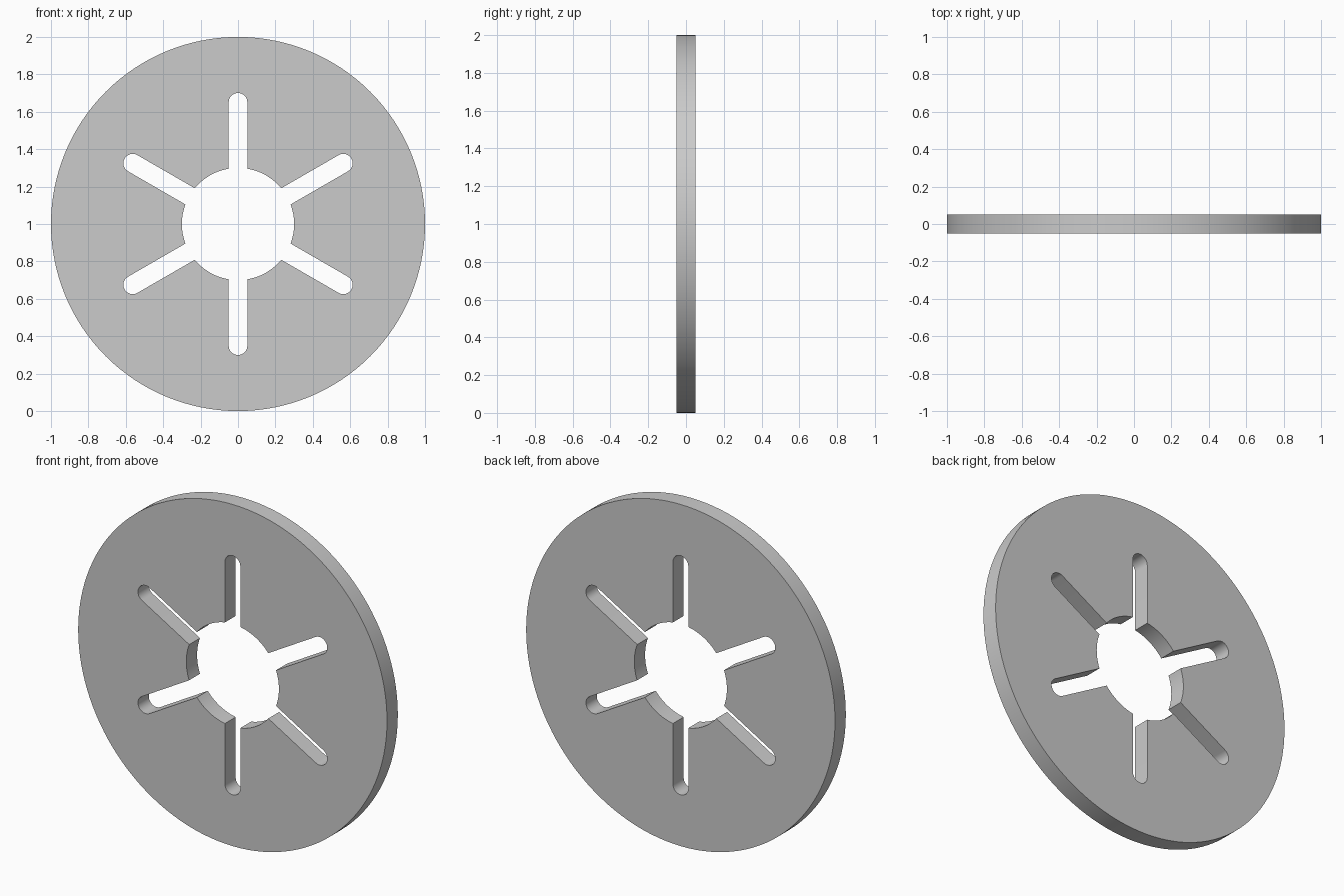
import bpy, bmesh
from math import sin, cos, pi, radians, asin
from mathutils import Matrix

if "Cube" in bpy.data.objects:
    bpy.data.objects.remove(bpy.data.objects["Cube"])

OUTER_R, HOLE_R = 1.0, 0.30
SLOT_HALF, SLOT_CENTRE = 0.05, 0.65
SLOTS, THICK = 6, 0.10


def arc(cx, cy, r, a0, a1, n):
    return [(cx + r * cos(a0 + (a1 - a0) * i / n),
             cy + r * sin(a0 + (a1 - a0) * i / n)) for i in range(n + 1)]


# Outer rim profile
rim = arc(0, 0, OUTER_R, 0, 2 * pi, 128)[:-1]

# Centre hole with round-ended radial slots
opening = []
step = 2 * pi / SLOTS
mouth = asin(SLOT_HALF / HOLE_R)
for k in range(SLOTS):
    a = radians(30) + k * step
    opening += arc(SLOT_CENTRE * cos(a), SLOT_CENTRE * sin(a), SLOT_HALF,
                   a - pi / 2, a + pi / 2, 16)
    opening += arc(0, 0, HOLE_R, a + mouth, a + step - mouth, 12)

# Filled, extruded profile
curve = bpy.data.curves.new("slotted_disc", 'CURVE')
curve.dimensions = '2D'
curve.fill_mode = 'BOTH'
curve.extrude = THICK / 2
for pts in (rim, opening):
    spline = curve.splines.new('POLY')
    spline.points.add(len(pts) - 1)
    for p, (x, y) in zip(spline.points, pts):
        p.co = (x, y, 0, 1)
    spline.use_cyclic_u = True

disc = bpy.data.objects.new("slotted_disc", curve)
bpy.context.collection.objects.link(disc)
bpy.context.view_layer.objects.active = disc
disc.select_set(True)
bpy.ops.object.convert(target='MESH')
disc = bpy.context.object

# Weld caps to walls and stand the disc upright on z = 0
bm = bmesh.new()
bm.from_mesh(disc.data)
bmesh.ops.remove_doubles(bm, verts=bm.verts, dist=1e-5)
bm.transform(Matrix.Translation((0, 0, OUTER_R)) @ Matrix.Rotation(pi / 2, 4, 'X'))
bmesh.ops.recalc_face_normals(bm, faces=bm.faces)
bm.to_mesh(disc.data)
bm.free()
bpy.ops.object.shade_smooth_by_angle(angle=radians(30))
